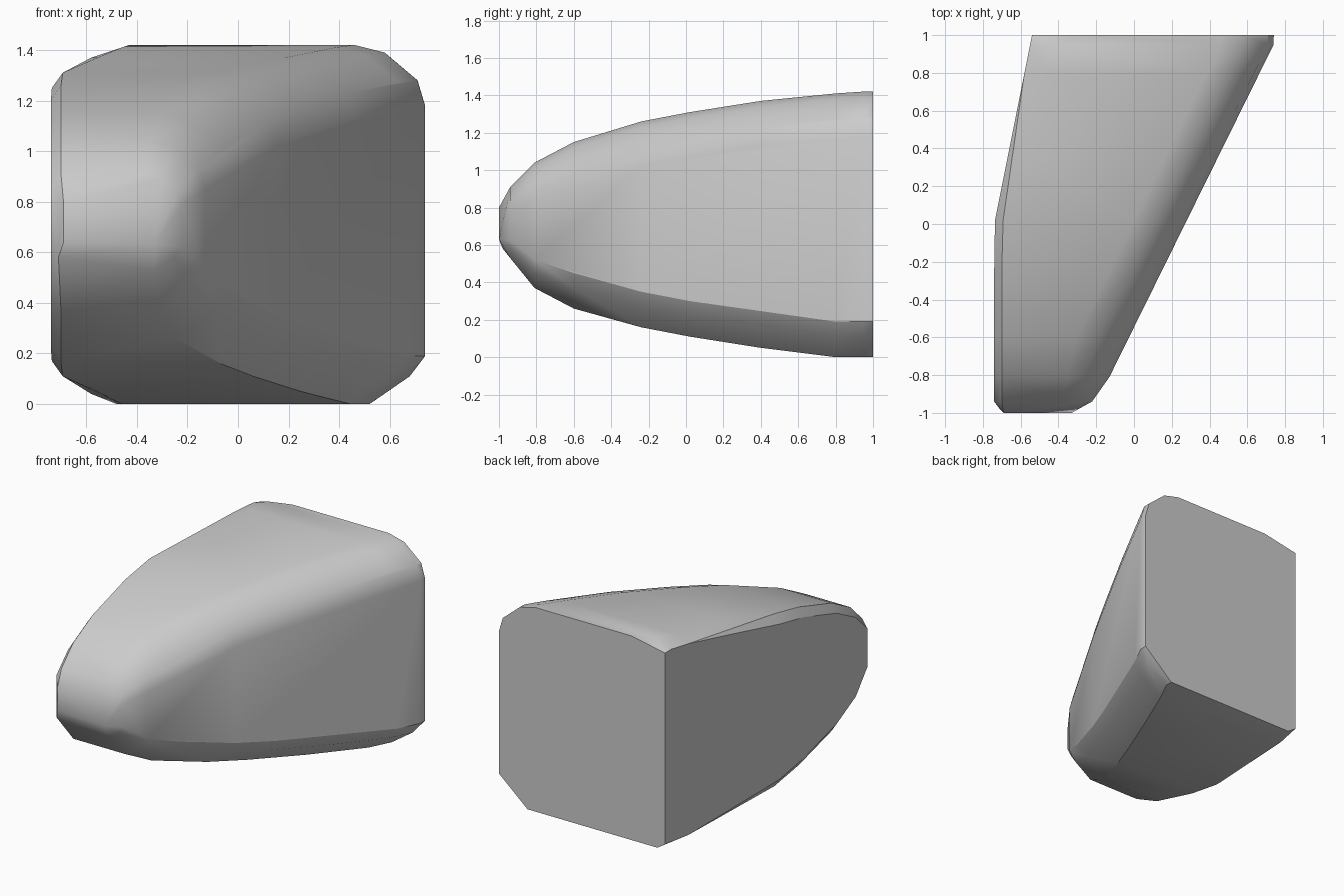
import bpy
import bmesh
import math

old = bpy.data.objects.get("Cube")
if old:
    bpy.data.objects.remove(old, do_unlink=True)

# Single plain grey
grey = bpy.data.materials.new("plain grey")
grey.use_nodes = True
colour = (0.6, 0.6, 0.6, 1)
grey.diffuse_color = colour
grey.node_tree.nodes["Principled BSDF"].inputs["Base Color"].default_value = colour

# Side profile stations: y, top z, bottom z, corner scale
STATIONS = [
    (-0.94, 0.91, 0.53, 0.5), (-0.81, 1.04, 0.37, 0.8), (-0.6, 1.15, 0.26, 1),
    (-0.24, 1.26, 0.16, 1), (0.02, 1.31, 0.11, 1), (0.4, 1.37, 0.05, 1),
    (0.8, 1.41, 0.0, 1), (0.95, 1.42, 0.0, 1),
]
# Rounded corner offsets (inward x, inward z) on the slanted side
UPPER = [(0.28, 0), (0.16, 0.03), (0.03, 0.14), (0, 0.24)]
LOWER = [(0.22, 0), (0.06, 0.11), (0, 0.19)]


def slanted_side(y):
    return min(0.74, -0.14 + 0.494 * (y + 0.83)) - max(0, -0.83 - y) * 0.25


def flat_side(y):
    return -0.74 + 0.2 * max(0, y)


def section(y, top, bottom, s):
    """Outline points of one cross-section."""
    right, left = slanted_side(y), flat_side(y)
    pts = [(right - dx * s, y, top - dz * s) for dx, dz in UPPER]
    pts += [(right - dx * s, y, bottom + dz * s) for dx, dz in LOWER]
    bevel = 0.04 + 0.08 * max(0, min(1, y * 2))
    drop = 0.06 if y < 0.7 else 0.04
    pts += [(left, y, top - drop), (left + bevel, y, top)]
    pts += [(left, y, bottom + drop), (left + bevel, y, bottom)]
    return pts


points = [p for st in STATIONS for p in section(*st)]
# Blunt nose facet
points += [(-0.69, -1, 0.8), (-0.33, -1, 0.63), (-0.69, -1, 0.64), (-0.71, -0.98, 0.58)]
# Flat back with cut corners
points += [(x, 1, z) for x, z in [
    (-0.28, 1.42), (0.46, 1.42), (0.58, 1.39), (0.71, 1.28), (0.74, 1.18),
    (0.74, 0.19), (0.52, 0), (-0.48, 0), (-0.54, 0.04), (-0.54, 1.37)]]

# Shell enclosing all the sections
bm = bmesh.new()
for p in points:
    bm.verts.new(p)
hull = bmesh.ops.convex_hull(bm, input=bm.verts)
loose = [v for v in bm.verts if not v.link_faces]
bmesh.ops.delete(bm, geom=loose, context="VERTS")
bmesh.ops.dissolve_limit(bm, angle_limit=math.radians(1), verts=bm.verts, edges=bm.edges)
bmesh.ops.recalc_face_normals(bm, faces=bm.faces)
mesh = bpy.data.meshes.new("tapered_shell")
bm.to_mesh(mesh)
bm.free()
mesh.materials.append(grey)
shell = bpy.data.objects.new("tapered_shell", mesh)
bpy.context.collection.objects.link(shell)

bpy.context.view_layer.objects.active = shell
shell.select_set(True)
bpy.ops.object.shade_smooth_by_angle(angle=math.radians(32))
